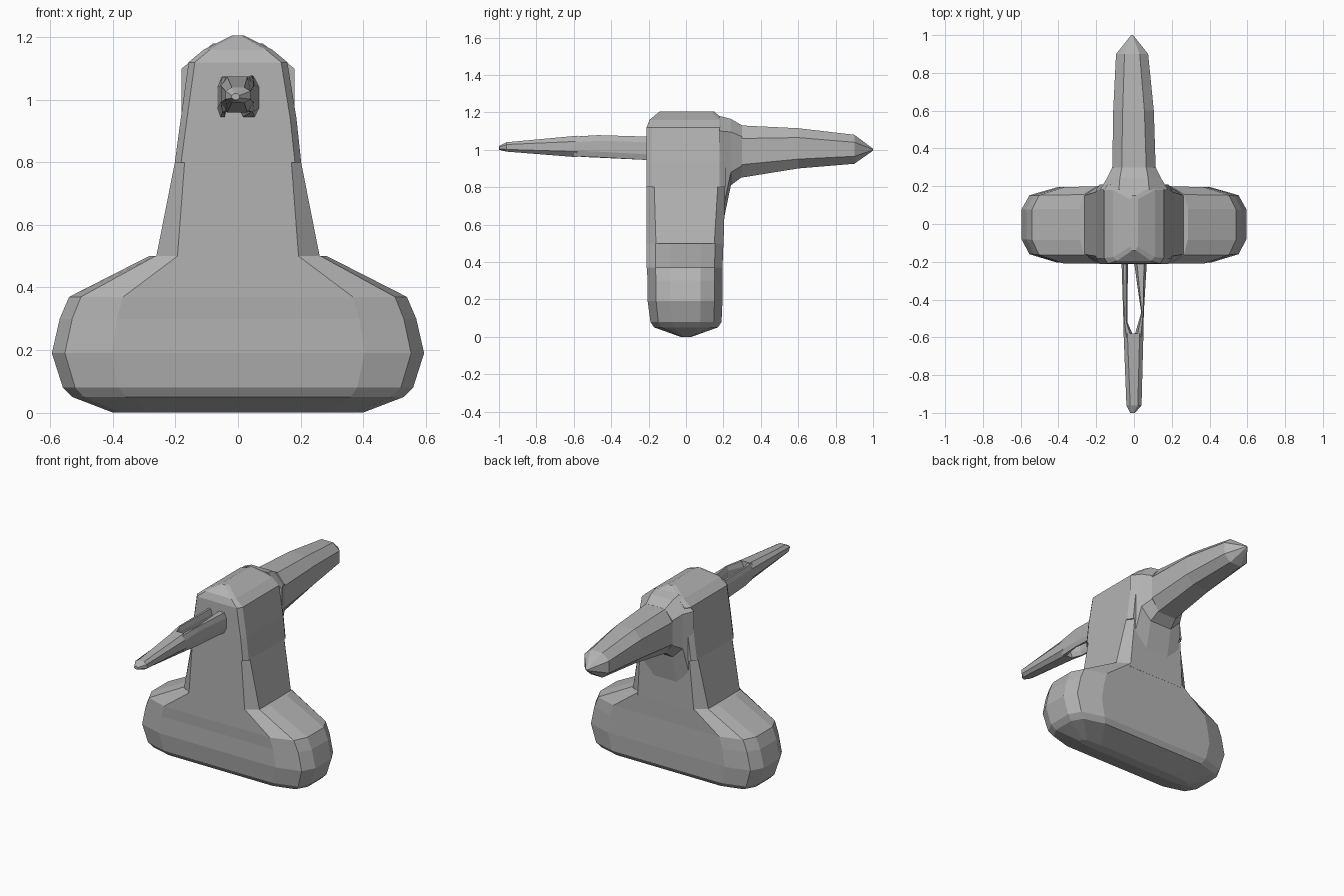
import bpy, bmesh

if "Cube" in bpy.data.objects:
    bpy.data.objects.remove(bpy.data.objects["Cube"], do_unlink=True)

# The single stone colour
stone = bpy.data.materials.new("grey_stone")
stone.use_nodes = True
grey = (0.45, 0.45, 0.45, 1)
stone.diffuse_color = grey
stone.node_tree.nodes["Principled BSDF"].inputs["Base Color"].default_value = grey


def octagon(a0, a1, b0, b1, ca, cb):
    """Rectangle with its corners cut by ca along the first axis, cb along the second."""
    return [(a1, b0 + cb), (a1, b1 - cb), (a1 - ca, b1), (a0 + ca, b1),
            (a0, b1 - cb), (a0, b0 + cb), (a0 + ca, b0), (a1 - ca, b0)]


def rounded_end(hx, y0, y1):
    """Long slab outline with faceted ends."""
    corner = [(1.0, 0.4), (0.93, 0.78), (0.68, 1.0)]
    right = [(x * hx, y * y0) for x, y in reversed(corner)]
    right += [(x * hx, y * y1) for x, y in corner]
    return right + [(-x, y) for x, y in reversed(right)]


def loft(name, axis, sections):
    """Join a stack of outlines along y or z into one closed, flat-faced part."""
    bm = bmesh.new()
    rings = []
    for pos, outline in sections:
        rings.append([bm.verts.new((a, pos, b) if axis == "y" else (a, b, pos))
                      for a, b in outline])
    n = len(rings[0])
    for low, high in zip(rings, rings[1:]):
        for i in range(n):
            j = (i + 1) % n
            bm.faces.new((low[i], low[j], high[j], high[i]))
    bm.faces.new(rings[0][::-1])
    bm.faces.new(rings[-1])
    bmesh.ops.recalc_face_normals(bm, faces=bm.faces)
    mesh = bpy.data.meshes.new(name)
    bm.to_mesh(mesh)
    bm.free()
    mesh.materials.append(stone)
    obj = bpy.data.objects.new(name, mesh)
    bpy.context.collection.objects.link(obj)
    return obj


# Wide foot with a shallow keel below and sloping shoulders above
loft("base", "z", [(z, rounded_end(hx, y0, y1)) for z, hx, y0, y1 in [
    (0.0, 0.40, -0.03, 0.03),
    (0.05, 0.53, -0.17, 0.17),
    (0.08, 0.56, -0.19, 0.19),
    (0.19, 0.595, -0.205, 0.195),
    (0.30, 0.57, -0.205, 0.195),
    (0.37, 0.54, -0.21, 0.195),
    (0.50, 0.285, -0.21, 0.2),
]])

# Tapering neck with bevelled corners
loft("neck", "z", [
    (0.48, octagon(-0.265, 0.265, -0.21, 0.2, 0.07, 0.05)),
    (0.81, octagon(-0.2, 0.2, -0.21, 0.21, 0.03, 0.04)),
])

# Head block with a pitched top
loft("head", "z", [
    (0.80, octagon(-0.202, 0.202, -0.212, 0.21, 0.02, 0.03)),
    (0.94, octagon(-0.183, 0.187, -0.212, 0.21, 0.02, 0.03)),
    (1.12, octagon(-0.158, 0.158, -0.21, 0.21, 0.02, 0.03)),
    (1.16, octagon(-0.11, 0.11, -0.195, 0.2, 0.02, 0.02)),
    (1.205, octagon(-0.02, 0.02, -0.14, 0.15, 0.01, 0.02)),
])

# Collar narrowing from the back of the head to the rear spike
loft("collar", "y", [
    (0.18, octagon(-0.18, 0.18, 0.52, 1.18, 0.1, 0.08)),
    (0.24, octagon(-0.145, 0.145, 0.81, 1.165, 0.07, 0.07)),
    (0.30, octagon(-0.115, 0.115, 0.855, 1.13, 0.05, 0.06)),
])

# Thick rear spike
loft("rear_spike", "y", [
    (0.29, octagon(-0.115, 0.115, 0.85, 1.13, 0.05, 0.07)),
    (0.60, octagon(-0.11, 0.105, 0.90, 1.115, 0.05, 0.05)),
    (0.90, octagon(-0.095, 0.075, 0.925, 1.08, 0.045, 0.04)),
    (1.00, octagon(-0.015, -0.005, 0.995, 1.005, 0.003, 0.003)),
])

# Front spike, split into two prongs where it meets the head
loft("front_spike_tip", "y", [
    (-1.00, octagon(-0.02, 0.005, 1.0, 1.02, 0.008, 0.006)),
    (-0.96, octagon(-0.04, 0.04, 0.99, 1.04, 0.02, 0.012)),
    (-0.58, octagon(-0.055, 0.05, 0.96, 1.075, 0.02, 0.03)),
])
loft("front_right_prong", "y", [
    (-0.60, octagon(-0.054, 0.0, 0.965, 1.07, 0.015, 0.03)),
    (-0.52, octagon(-0.056, -0.035, 0.96, 1.075, 0.006, 0.03)),
    (-0.20, octagon(-0.066, -0.032, 0.945, 1.07, 0.01, 0.03)),
])
loft("front_left_prong", "y", [
    (-0.60, octagon(0.0, 0.05, 0.965, 1.07, 0.015, 0.03)),
    (-0.47, octagon(0.038, 0.052, 0.96, 1.078, 0.004, 0.03)),
    (-0.20, octagon(0.0, 0.068, 0.945, 1.07, 0.015, 0.03)),
])
